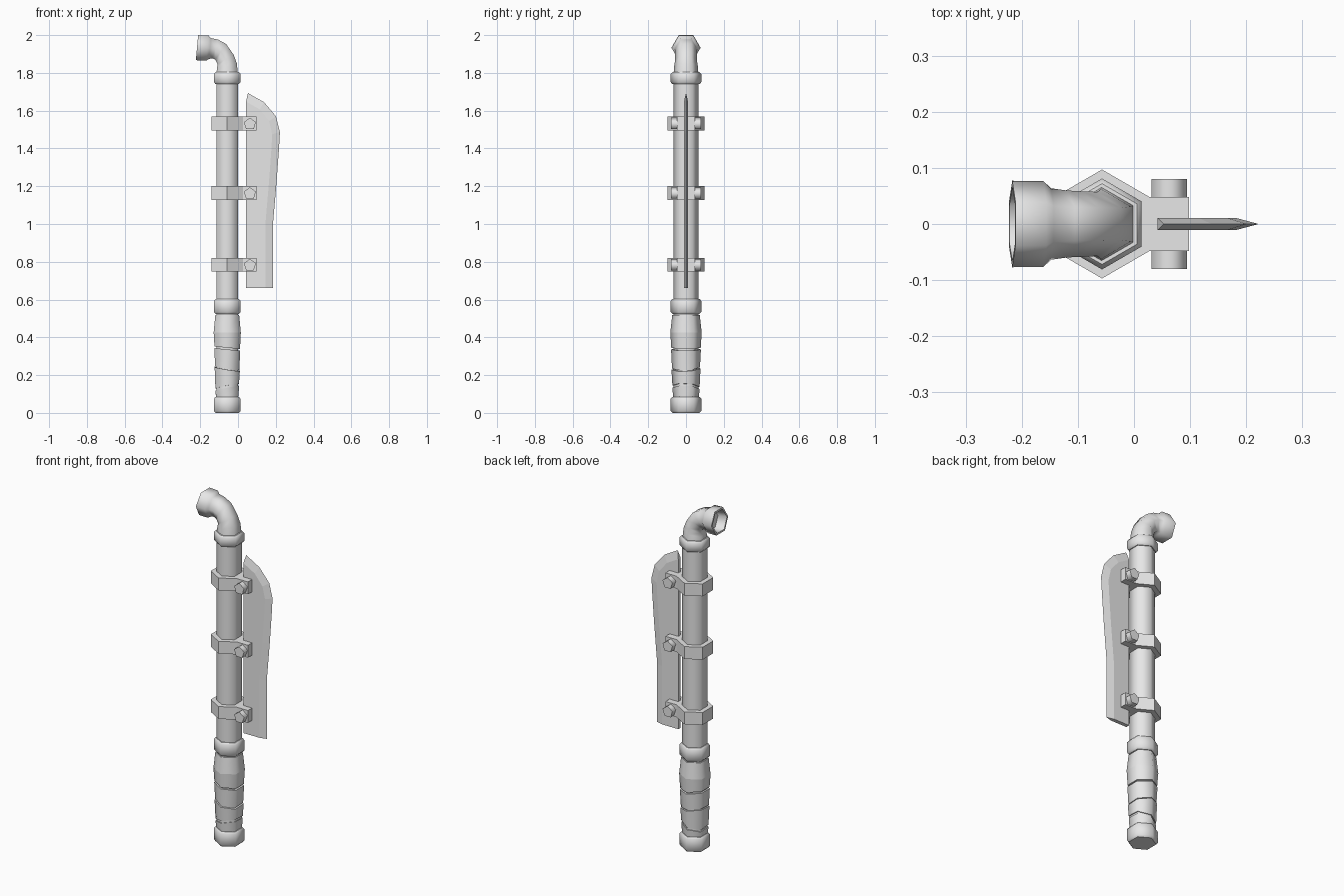
import bpy, bmesh, math
from mathutils import Vector

cube = bpy.data.objects.get("Cube")
if cube:
    bpy.data.objects.remove(cube, do_unlink=True)

AXIS = -0.057  # x position of the pipe axis

steel = bpy.data.materials.new("plain grey")
steel.use_nodes = True
GREY = (0.8, 0.8, 0.8, 1)
steel.diffuse_color = GREY
steel.node_tree.nodes["Principled BSDF"].inputs["Base Color"].default_value = GREY


def finish(name, bm, smooth=0):
    bmesh.ops.recalc_face_normals(bm, faces=bm.faces)
    mesh = bpy.data.meshes.new(name)
    bm.to_mesh(mesh)
    bm.free()
    mesh.materials.append(steel)
    obj = bpy.data.objects.new(name, mesh)
    bpy.context.collection.objects.link(obj)
    if smooth:
        bpy.ops.object.select_all(action='DESELECT')
        obj.select_set(True)
        bpy.context.view_layer.objects.active = obj
        bpy.ops.object.shade_smooth_by_angle(angle=math.radians(smooth))
    return obj


def loft(name, rings, smooth=62):
    """Skin a list of equal point rings and cap both ends."""
    bm = bmesh.new()
    loops = [[bm.verts.new(p) for p in ring] for ring in rings]
    n = len(loops[0])
    for a, b in zip(loops, loops[1:]):
        for i in range(n):
            j = (i + 1) % n
            bm.faces.new((a[i], a[j], b[j], b[i]))
    bm.faces.new(loops[0])
    bm.faces.new(loops[-1])
    return finish(name, bm, smooth)


def hexagon(centre, u, r):
    """Six points with two corners on the y axis and flats along u."""
    pts = []
    for k in range(6):
        a = math.radians(30 + 60 * k)
        pts.append(centre + u * r * math.cos(a) + Vector((0, r * math.sin(a), 0)))
    return pts


def level(z, r, tilt=(0, 0)):
    """Hexagon around the pipe axis, optionally slanted in x and y."""
    ring = hexagon(Vector((AXIS, 0, z)), Vector((1, 0, 0)), r)
    for p in ring:
        p.z += tilt[0] * (p.x - AXIS) + tilt[1] * p.y
    return ring


# Straight pipe and its bevelled collars
loft("pipe", [level(0.03, 0.067), level(1.80, 0.067)])
for name, low, high in (("end_cap", 0.0, 0.085), ("grip_collar", 0.524, 0.603),
                        ("elbow_collar", 1.741, 1.804)):
    e = 0.010
    loft(name, [level(low, 0.072), level(low + e, 0.081),
                level(high - e, 0.081), level(high, 0.072)], 50)

# Wrapped grip: overlapping slanted bands
bands = (
    (0.425, 0.518, 0.083, 0.073, (0, 0)),
    (0.345, 0.425, 0.078, 0.083, (-0.10, 0)),
    (0.238, 0.336, 0.074, 0.079, (-0.16, 0.05)),
    (0.142, 0.232, 0.072, 0.077, (0.20, -0.05)),
    (0.080, 0.130, 0.068, 0.072, (0.10, 0)),
)
for i, (low, high, r_low, r_high, tilt) in enumerate(bands):
    above = bands[i - 1][4] if i else tilt
    loft(f"grip_wrap_{i + 1}", [level(low, r_low, tilt), level(high, r_high, above)], 62)

# Elbow: sections given by outer (x, z) and inner (x, z) points
sections = (
    (0.0, 1.79, -0.115, 1.79),
    (-0.006, 1.85, -0.111, 1.825),
    (-0.023, 1.896, -0.108, 1.845),
    (-0.063, 1.953, -0.120, 1.870),
    (-0.105, 1.976, -0.135, 1.877),
    (-0.143, 1.984, -0.153, 1.874),
    (-0.156, 1.998, -0.167, 1.866),
    (-0.211, 2.0, -0.223, 1.867),
)
rings = []
for ox, oz, ix, iz in sections:
    outer, inner = Vector((ox, 0, oz)), Vector((ix, 0, iz))
    half = (outer - inner) / 2
    rings.append(hexagon((outer + inner) / 2, half.normalized(),
                         half.length / math.cos(math.pi / 6)))
# Open mouth: thin rim, then a recess going back in
mouth = (outer + inner) / 2
u = half.normalized()
rings.append(hexagon(mouth, u, 0.066))
rings.append(hexagon(mouth + Vector((0.055, 0, -0.005)), u, 0.062))
loft("elbow", rings, 62)

# Blade: thick body with a sharpened front edge
edge = ((0.185, 0.661), (0.185, 1.0), (0.204, 1.22), (0.217, 1.40),
        (0.222, 1.487), (0.201, 1.57), (0.138, 1.645), (0.053, 1.693))
ridge = ((0.145, 0.661), (0.145, 1.0), (0.164, 1.22), (0.177, 1.40),
         (0.181, 1.475), (0.165, 1.545), (0.115, 1.607), (0.042, 1.648))
bm = bmesh.new()
cut = [bm.verts.new((x, 0, z)) for x, z in edge]
spines = []
for side in (-1, 1):
    y = 0.011 * side
    body = [bm.verts.new((x, y, z)) for x, z in ridge]
    heel = bm.verts.new((0.042, y, 0.661))
    bm.faces.new(body + [heel])
    for i in range(len(cut) - 1):
        bm.faces.new((body[i], body[i + 1], cut[i + 1], cut[i]))
    spines.append((body[0], body[-1], heel))
(b0, t0, h0), (b1, t1, h1) = spines
bm.faces.new((h0, b0, cut[0], b1, h1))
bm.faces.new((h0, t0, t1, h1))
bm.faces.new((t0, cut[-1], t1))
finish("blade", bm)

# Clamps: hexagonal band with a square lug, and a five-sided bolt on each side
for name, z in (("lower", 0.785), ("middle", 1.164), ("upper", 1.532)):
    h = 0.036
    r = 0.097
    outline = [(p.x, p.y) for p in level(0, r)]
    outline.sort(key=lambda p: math.atan2(p[1], p[0] - AXIS))
    right = max(p[0] for p in outline)
    shape = []
    for x, y in outline:
        shape.append((0.098 if x > right - 0.001 else x, y))
        if x > right - 0.001:
            at = len(shape) - (1 if y < 0 else 0)
            shape.insert(at, (x, y))
    loft(f"{name}_clamp", [[(x, y, z + s) for x, y in shape] for s in (-h, h)], 0)
    for side, label in ((-1, "front"), (1, "back")):
        head = []
        for depth in (0.03, 0.08):
            head.append([(0.063 + 0.0335 * math.sin(k * math.tau / 5), side * depth,
                          z - 0.003 + 0.0335 * math.cos(k * math.tau / 5))
                         for k in range(5)])
        loft(f"{name}_{label}_bolt", head, 75)
